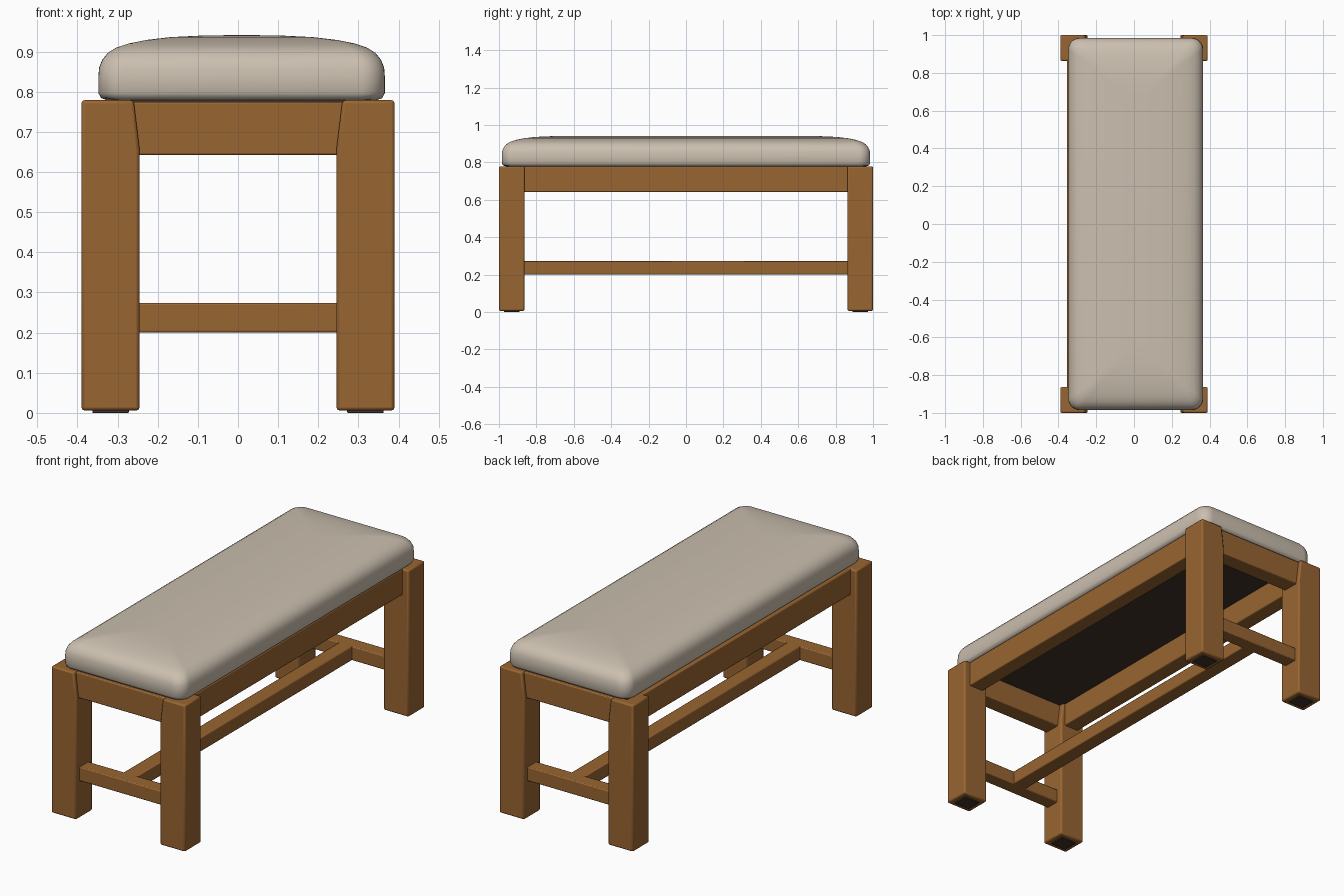
import bpy, bmesh, math

if "Cube" in bpy.data.objects:
    bpy.data.objects.remove(bpy.data.objects["Cube"])


def colour(name, rgb):
    m = bpy.data.materials.new(name)
    m.diffuse_color = (*rgb, 1)
    m.use_nodes = True
    m.node_tree.nodes["Principled BSDF"].inputs["Base Color"].default_value = m.diffuse_color
    return m


wood = colour("warm wood", (0.318, 0.130, 0.031))
fabric = colour("beige fabric", (0.597, 0.521, 0.429))
dark = colour("dark underside", (0.054, 0.034, 0.023))


def finish(name, bm, mat, bevel=0.0, angle=35):
    bmesh.ops.recalc_face_normals(bm, faces=bm.faces)
    me = bpy.data.meshes.new(name)
    bm.to_mesh(me)
    bm.free()
    ob = bpy.data.objects.new(name, me)
    bpy.context.collection.objects.link(ob)
    me.materials.append(mat)
    bpy.ops.object.select_all(action='DESELECT')
    ob.select_set(True)
    bpy.context.view_layer.objects.active = ob
    if bevel:
        mod = ob.modifiers.new("soft edges", 'BEVEL')
        mod.width, mod.segments = bevel, 2
    bpy.ops.object.shade_smooth_by_angle(angle=math.radians(angle))
    return ob


def box(name, x, y, z, mat, bevel=0.005):
    bm = bmesh.new()
    bmesh.ops.create_cube(bm, size=1)
    for v in bm.verts:
        for i, (a, b) in enumerate((x, y, z)):
            v.co[i] = (a + b) / 2 + v.co[i] * (b - a)
    return finish(name, bm, mat, bevel)


def span(s, a, b):
    return tuple(sorted((s * a, s * b)))


# Legs, leaning slightly away from the end rails at the top, with small dark foot pads
for sx in (-1, 1):
    for sy in (-1, 1):
        bm = bmesh.new()
        profile = [(0.39, 0.006), (0.39, 0.779), (0.26, 0.779), (0.245, 0.655), (0.245, 0.006)]
        face = bm.faces.new([bm.verts.new((sx * x, sy * 0.863, z)) for x, z in profile])
        out = bmesh.ops.extrude_face_region(bm, geom=[face])
        bmesh.ops.translate(bm, vec=(0, sy * 0.137, 0),
                            verts=[g for g in out["geom"] if isinstance(g, bmesh.types.BMVert)])
        finish("leg", bm, wood, 0.008)
        box("foot_pad", span(sx, 0.272, 0.363), span(sy, 0.89, 0.973), (0, 0.008), dark, 0.002)

# Rails under the seat and low stretchers
for s in (-1, 1):
    box("side_rail", span(s, 0.27, 0.355), (-0.88, 0.88), (0.642, 0.778), wood)
    box("end_rail", (-0.27, 0.27), span(s, 0.89, 0.98), (0.642, 0.775), wood)
    box("end_stretcher", (-0.26, 0.26), span(s, 0.895, 0.97), (0.2, 0.274), wood)
box("long_stretcher", (-0.04, 0.04), (-0.91, 0.91), (0.201, 0.274), wood)

# Dark board beneath the cushion
box("seat_board", (-0.33, 0.33), (-0.96, 0.96), (0.765, 0.785), dark, 0)

# Cushion: stacked rounded rectangles forming a soft crown
layers = [(0.022, 0.779), (0.007, 0.784), (0, 0.797), (0, 0.835), (0.002, 0.86),
          (0.01, 0.88), (0.024, 0.897), (0.045, 0.910), (0.075, 0.920),
          (0.12, 0.929), (0.18, 0.936), (0.25, 0.9395), (0.33, 0.941)]
bm = bmesh.new()
rings = []
for inset, z in layers:
    hx, hy = 0.357 - inset, 0.985 - inset
    r = min(max(0.06 - inset * 0.3, 0.025), hx * 0.95)
    ring = []
    for k, (cx, cy) in enumerate(((1, 1), (-1, 1), (-1, -1), (1, -1))):
        for i in range(9):
            t = math.pi / 2 * (k + i / 8)
            ring.append(bm.verts.new((0.009 + cx * (hx - r) + r * math.cos(t),
                                      cy * (hy - r) + r * math.sin(t), z)))
    rings.append(ring)
for a, b in zip(rings, rings[1:]):
    for i in range(len(a)):
        j = (i + 1) % len(a)
        bm.faces.new((a[i], a[j], b[j], b[i]))
bm.faces.new(rings[-1])
bm.faces.new(rings[0][::-1])
finish("cushion", bm, fabric, 0, 50)
